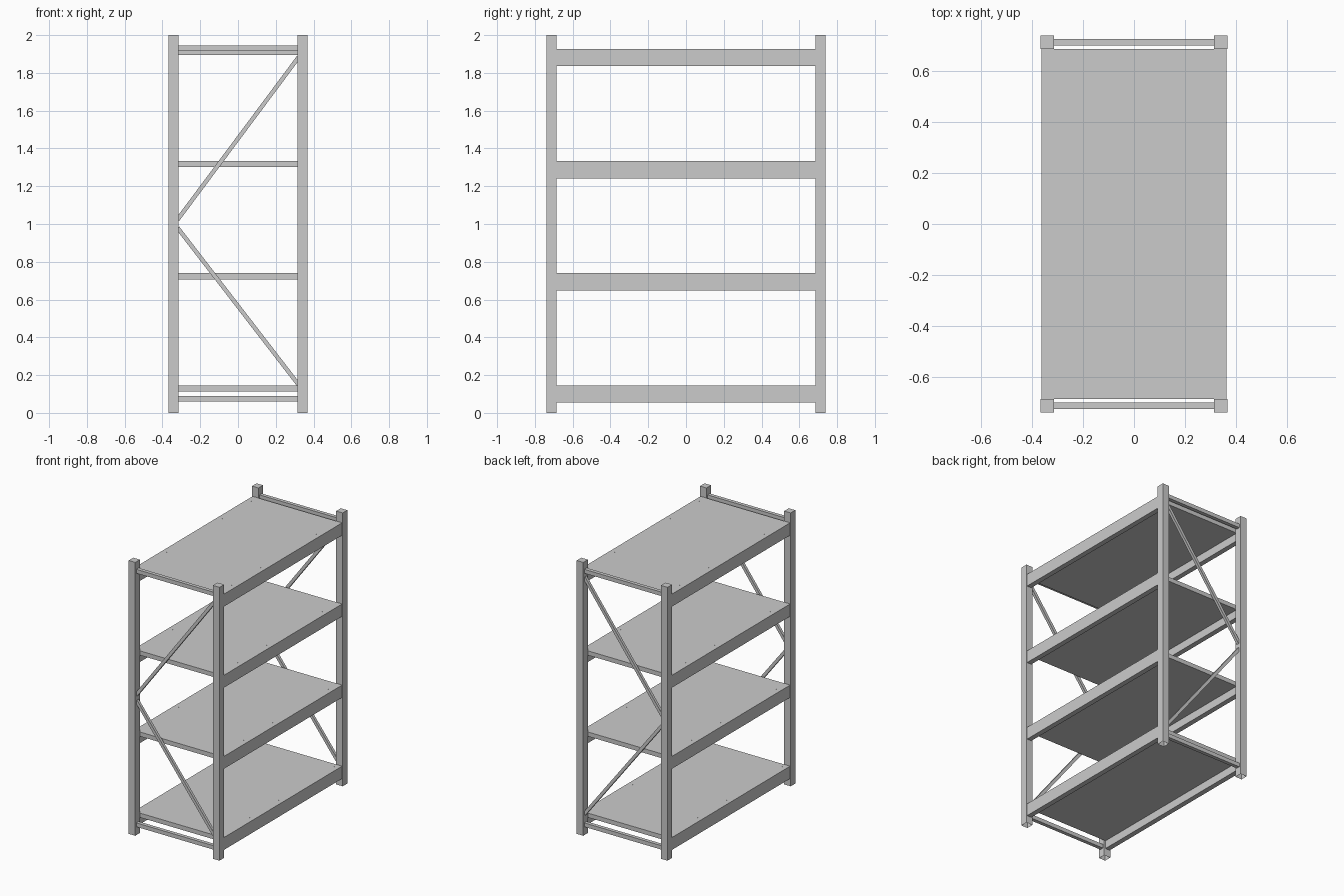
import bpy, bmesh, math
from mathutils import Matrix

if "Cube" in bpy.data.objects:
    bpy.data.objects.remove(bpy.data.objects["Cube"])

PX, PY, PW = 0.341, 0.7125, 0.053      # post centre and width
INNER_X, INNER_Y = 0.315, 0.686        # clear span between posts


def box(name, centre, size, tilt=0.0, open_bottom=False):
    bm = bmesh.new()
    bmesh.ops.create_cube(bm, size=1.0)
    bmesh.ops.scale(bm, vec=size, verts=bm.verts)
    if open_bottom:
        bm.normal_update()
        low = [f for f in bm.faces if f.normal.z < -0.9]
        bmesh.ops.delete(bm, geom=low, context='FACES_ONLY')
    bmesh.ops.transform(bm, verts=bm.verts,
                        matrix=Matrix.Translation(centre) @ Matrix.Rotation(tilt, 4, 'Y'))
    mesh = bpy.data.meshes.new(name)
    bm.to_mesh(mesh)
    bm.free()
    obj = bpy.data.objects.new(name, mesh)
    bpy.context.collection.objects.link(obj)
    return obj


def brace(name, y, x0, z0, x1, z1):
    dx, dz = x1 - x0, z1 - z0
    box(name, ((x0 + x1) / 2, y, (z0 + z1) / 2),
        (math.hypot(dx, dz), 0.02, 0.022), -math.atan2(dz, dx))


# Hollow corner posts, open at the foot
for sx in (-1, 1):
    for sy in (-1, 1):
        box("corner_post", (sx * PX, sy * PY, 1.0), (PW, PW, 2.0), open_bottom=True)

# Shelf boards with a deep beam along each long side
for i in range(4):
    top = 0.146 + i * 0.5935
    box("shelf_board", (0, 0, top - 0.016), (0.65, 2 * INNER_Y, 0.032))
    for sx in (-1, 1):
        box("shelf_beam", (sx * 0.3438, 0, top - 0.0455), (0.0375, 2 * INNER_Y, 0.091))

# End frames: horizontal rails and diagonal braces
for y in (-PY, PY):
    for z in (0.075, 1.93):
        box("end_rail", (0, y, z), (2 * INNER_X, 0.027, 0.029))
    brace("upper_brace", y, -0.32, 1.023, 0.32, 1.882)
    brace("lower_brace", y, -0.32, 0.98, 0.32, 0.15)
